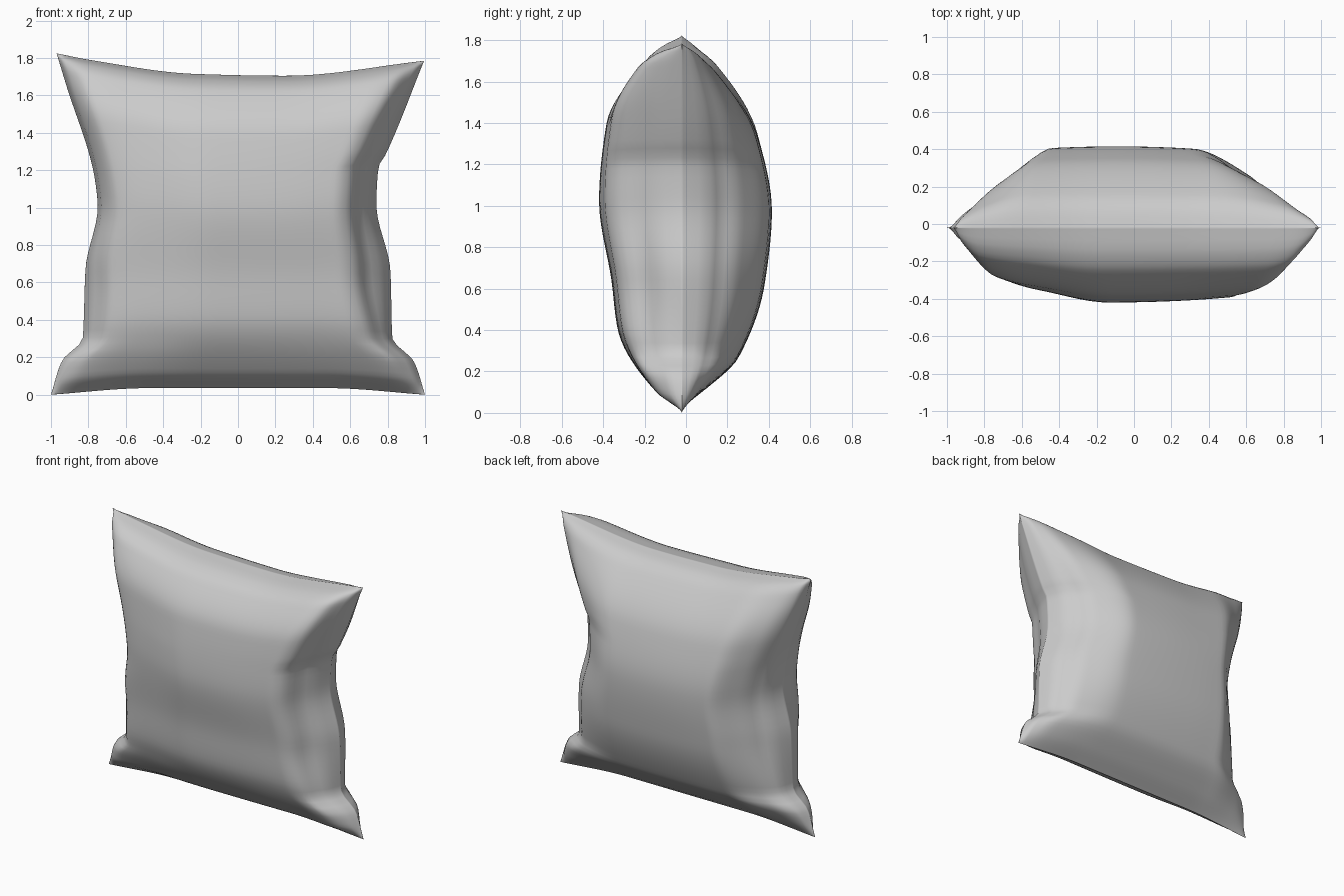
import bpy, bmesh, math

if "Cube" in bpy.data.objects:
    bpy.data.objects.remove(bpy.data.objects["Cube"])

N = 56


def curve(pts):
    """Smooth curve through (parameter, value) points without overshoot."""
    slopes = [(b[1] - a[1]) / (b[0] - a[0]) for a, b in zip(pts, pts[1:])]
    tang = [slopes[0]]
    for p, q in zip(slopes, slopes[1:]):
        tang.append(2 * p * q / (p + q) if p * q > 0 else 0)
    tang.append(slopes[-1])

    def f(t):
        t = min(max(t, pts[0][0]), pts[-1][0])
        for i in range(len(slopes)):
            if t <= pts[i + 1][0]:
                break
        (a, y0), (b, y1) = pts[i], pts[i + 1]
        h = b - a
        s = (t - a) / h
        return (y0 * (2*s**3 - 3*s*s + 1) + y1 * (3*s*s - 2*s**3)
                + h * tang[i] * (s**3 - 2*s*s + s) + h * tang[i + 1] * (s**3 - s*s))
    return f


# Seam outline, pulled in between four pointed corners
left = curve([(0, -1), (.1, -.94), (.165, -.83), (.37, -.815), (.55, -.75),
              (.63, -.765), (.91, -.92), (1, -.97)])
right = curve([(0, 1), (.1, .94), (.17, .825), (.37, .815), (.57, .74),
               (.68, .75), (.72, .79), (1, .995)])
bottom = curve([(-1, 0), (-.48, .035), (.48, .035), (1, 0)])
top = curve([(-1, 1.825), (-.82, 1.79), (-.25, 1.715), (.25, 1.705), (1, 1.785)])

# Fullness of front and back: by height, then across the width
front_v = curve([(0, 0), (.05, .14), (.22, .31), (.36, .34), (.59, .4),
                 (.81, .365), (.95, .23), (.985, .13), (1, 0)])
back_v = curve([(0, 0), (.05, .12), (.14, .275), (.35, .4), (.56, .435),
                (.77, .37), (.95, .18), (.985, .1), (1, 0)])
front_u = curve([(-1, 0), (-.97, .38), (-.86, .72), (-.6, .86), (-.17, 1),
                 (.75, .93), (.86, .84), (.97, .38), (1, 0)])
back_u = curve([(-1, 0), (-.97, .35), (-.83, .7), (-.6, .98), (-.1, 1),
                (.45, .97), (.83, .68), (.97, .35), (1, 0)])

# Depth of the tuck beside the side seams: (left, right) for each panel
tuck_w = curve([(0, 0), (.3, 0), (.94, 1), (1, 0)])
front_tucks = (curve([(0, 0), (.1, .01), (.3, .03), (.5, 0), (1, 0)]),
               curve([(0, 0), (.15, .02), (.36, .085), (.6, .05), (.8, .04), (1, 0)]))
back_tucks = (curve([(0, 0), (.15, .01), (.38, .07), (.6, .03), (.8, 0), (1, 0)]),
              curve([(0, 0), (.2, .04), (.55, .07), (.75, .05), (1, 0)]))

# Samples gather toward the seam, where the cloth turns fastest
steps = [math.sin(math.pi / 2 * (2 * i / N - 1)) for i in range(N + 1)]
bm = bmesh.new()


def panel(sign, fu, fv, tucks):
    grid = []
    for b in steps:
        v = (b + 1) / 2
        row = []
        for u in steps:
            k = (u + 1) / 2
            x = left(v) + (right(v) - left(v)) * k
            x -= math.copysign(tucks[u > 0](v) * tuck_w(abs(u)), u)
            z = bottom(u) + (top(u) - bottom(u)) * v
            row.append(bm.verts.new((x, -.02 + sign * fu(u) * fv(v), z)))
        grid.append(row)
    for j in range(N):
        for i in range(N):
            bm.faces.new((grid[j][i], grid[j][i + 1], grid[j + 1][i + 1], grid[j + 1][i]))


panel(-1, front_u, front_v, front_tucks)
panel(1, back_u, back_v, back_tucks)
bmesh.ops.remove_doubles(bm, verts=bm.verts, dist=1e-5)
bmesh.ops.recalc_face_normals(bm, faces=bm.faces)

# Stuffed cushion
mesh = bpy.data.meshes.new("cushion")
bm.to_mesh(mesh)
bm.free()
cushion = bpy.data.objects.new("cushion", mesh)
bpy.context.collection.objects.link(cushion)
for p in mesh.polygons:
    p.use_smooth = True
